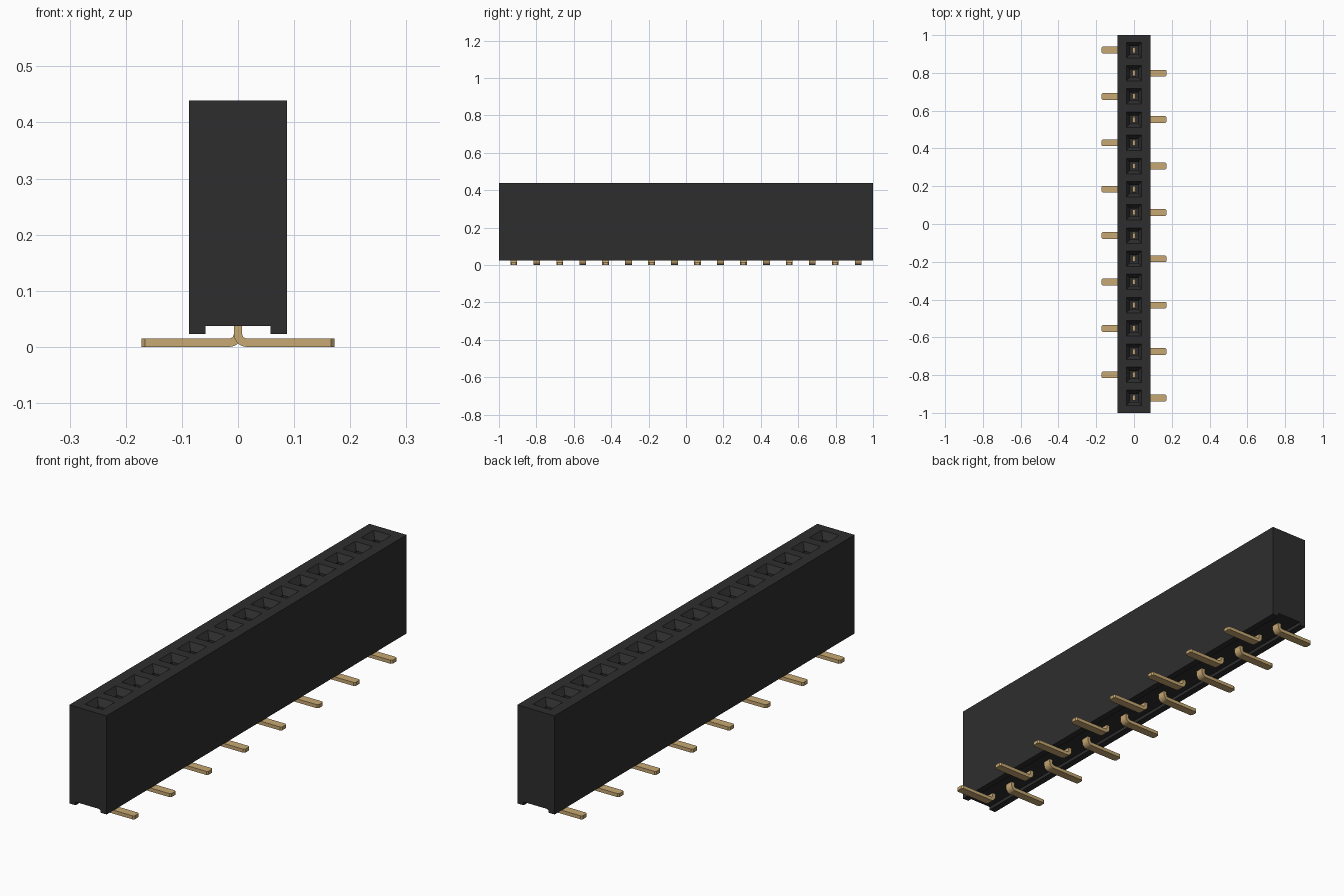
import bpy, bmesh, math

cube = bpy.data.objects.get("Cube")
if cube:
    bpy.data.objects.remove(cube, do_unlink=True)

COUNT = 16
PITCH = 0.1228


def material(name, rgb, rough):
    m = bpy.data.materials.new(name)
    m.use_nodes = True
    m.diffuse_color = (*rgb, 1)
    b = m.node_tree.nodes["Principled BSDF"]
    b.inputs["Base Color"].default_value = (*rgb, 1)
    b.inputs["Roughness"].default_value = rough
    return m


black = material("black plastic", (0.027, 0.027, 0.027), 0.6)
gold = material("gold metal", (0.57, 0.39, 0.17), 0.5)


def make_object(name, bm, mat):
    bmesh.ops.recalc_face_normals(bm, faces=bm.faces)
    mesh = bpy.data.meshes.new(name)
    bm.to_mesh(mesh)
    bm.free()
    mesh.materials.append(mat)
    obj = bpy.data.objects.new(name, mesh)
    bpy.context.collection.objects.link(obj)
    return obj


def extrude_profile(bm, points, y0, y1):
    """Extrude an x-z outline along y."""
    face = bm.faces.new([bm.verts.new((x, y0, z)) for x, z in points])
    out = bmesh.ops.extrude_face_region(bm, geom=[face])
    verts = [g for g in out["geom"] if isinstance(g, bmesh.types.BMVert)]
    bmesh.ops.translate(bm, verts=verts, vec=(0, y1 - y0, 0))


def add_socket(bm, y, levels):
    """Stack of square rings (height, half width) closed at both ends."""
    rings = [[bm.verts.new((sx * h, y + sy * h, z))
              for sx, sy in ((-1, -1), (1, -1), (1, 1), (-1, 1))] for z, h in levels]
    for a, b in zip(rings, rings[1:]):
        for i in range(4):
            j = (i + 1) % 4
            bm.faces.new((a[i], a[j], b[j], b[i]))
    bm.faces.new(rings[0])
    bm.faces.new(rings[-1])


# Housing with a channel along its underside
half, low, roof, top, slot = 0.087, 0.023, 0.037, 0.439, 0.058
bm = bmesh.new()
extrude_profile(bm, [(-half, low), (-slot, low), (-slot, roof), (slot, roof),
                     (slot, low), (half, low), (half, top), (-half, top)], -1, 1)
housing = make_object("housing", bm, black)

# Funnel-mouthed sockets cut into the top
rows = [((COUNT - 1) / 2 - i) * PITCH for i in range(COUNT)]
bm = bmesh.new()
for y in rows:
    add_socket(bm, y, [(0.1, 0.021), (0.412, 0.021), (top, 0.041), (top + 0.02, 0.041)])
cutter = make_object("socket_cutter", bm, black)
cutter.hide_render = True
mod = housing.modifiers.new("sockets", "BOOLEAN")
mod.operation = "DIFFERENCE"
mod.solver = "EXACT"
mod.object = cutter
bpy.context.view_layer.objects.active = housing
bpy.ops.object.modifier_apply(modifier=mod.name)
bpy.data.objects.remove(cutter, do_unlink=True)

# Bent pin: upright strip, rounded bend, flat foot with a chamfered tip
THICK, WIDE, REACH = 0.015, 0.036, 0.172
PIN_TOP = 0.2


def bend(radius, cx, cz):
    return [(cx - radius * math.cos(a), cz - radius * math.sin(a))
            for a in (math.pi / 2 * k / 6 for k in range(7))]


def make_pin(name, y, side):
    t = THICK / 2
    inner = 0.008
    cx, cz = t + inner, THICK + inner
    outline = [(-t, PIN_TOP)] + bend(inner + THICK, cx, cz)
    outline += [(REACH, 0), (REACH, THICK)]
    outline += bend(inner, cx, cz)[::-1] + [(t, PIN_TOP)]
    bm = bmesh.new()
    extrude_profile(bm, [(side * x, z) for x, z in outline], y - WIDE / 2, y + WIDE / 2)
    tips = [e for e in bm.edges
            if all(abs(v.co.x) > REACH - 0.001 for v in e.verts)
            and abs(e.verts[0].co.y - e.verts[1].co.y) < 0.001]
    bmesh.ops.bevel(bm, geom=tips, offset=0.006, segments=1, affect="EDGES")
    # Slimmer contact tip
    for v in bm.verts:
        if v.co.z > PIN_TOP - 0.001:
            v.co.y = y + (v.co.y - y) * 0.8
    pin = make_object(name, bm, gold)
    bpy.ops.object.select_all(action="DESELECT")
    pin.select_set(True)
    bpy.context.view_layer.objects.active = pin
    bpy.ops.object.shade_smooth_by_angle(angle=math.radians(30))


for i, y in enumerate(rows):
    make_pin(f"pin_{i + 1}", y, -1 if i % 2 == 0 else 1)
